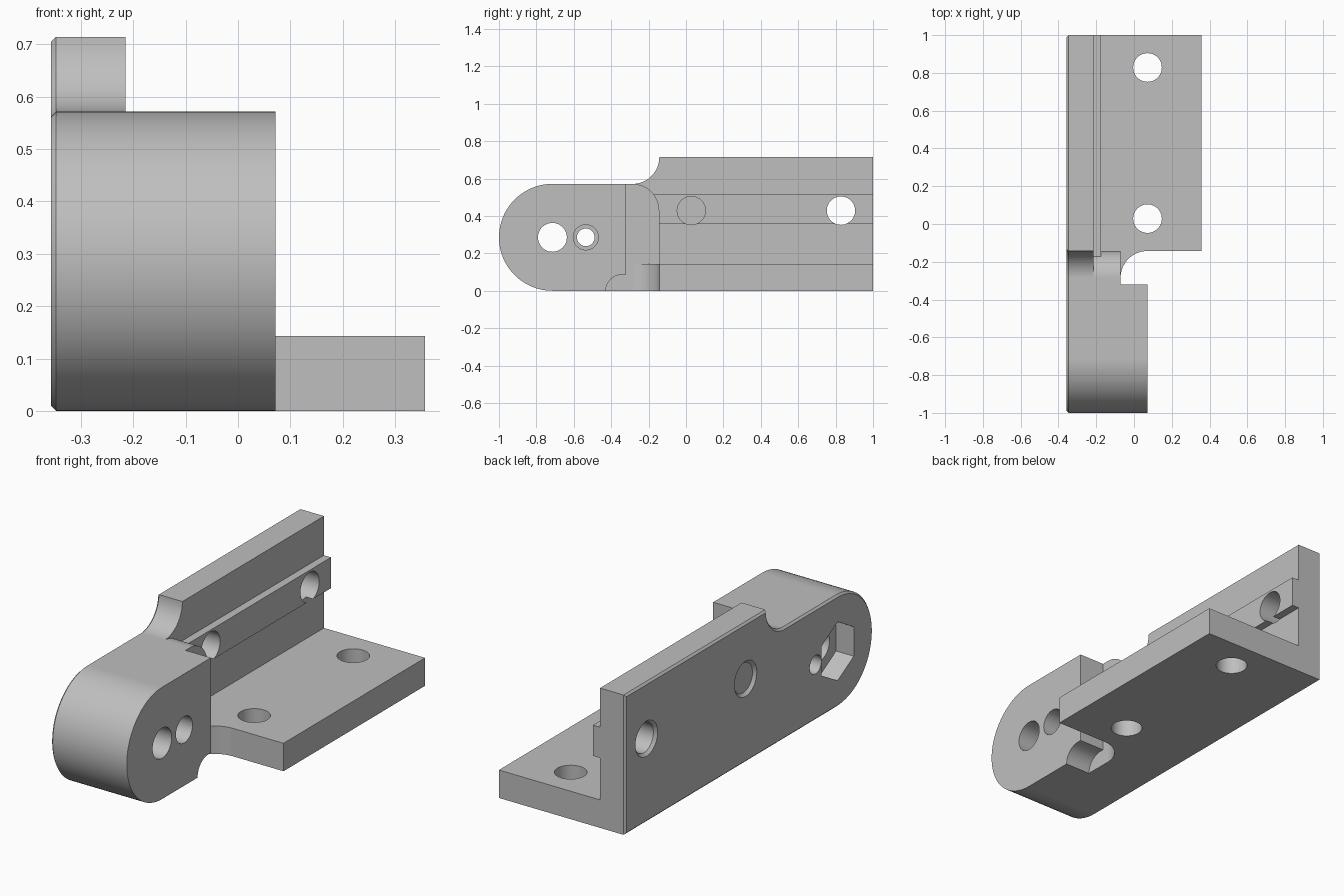
import bpy, bmesh, math
from mathutils import Vector

if "Cube" in bpy.data.objects:
    bpy.data.objects.remove(bpy.data.objects["Cube"], do_unlink=True)

U = 1 / 7  # design unit: plate thickness

grey = bpy.data.materials.new("plain_grey")
grey.use_nodes = True
colour = (0.52, 0.52, 0.52, 1)
grey.diffuse_color = colour
grey.node_tree.nodes["Principled BSDF"].inputs["Base Color"].default_value = colour


def arc(cx, cy, r, start, end, n=16):
    angles = [math.radians(start + (end - start) * i / n) for i in range(n + 1)]
    return [(cx + r * math.cos(a), cy + r * math.sin(a)) for a in angles]


def prism(name, points, lo, hi, axis="x", chamfer=0, top_scale=None):
    """Extrude a profile, (y, z) along x or (x, y) along z, in design units."""
    def place(p, h):
        return Vector((h, *p) if axis == "x" else (*p, h)) * U
    bm = bmesh.new()
    low = [bm.verts.new(place(p, lo)) for p in points]
    high = [bm.verts.new(place(p, hi)) for p in points]
    end = bm.faces.new(low)
    bm.faces.new(high)
    for i in range(len(low)):
        j = (i + 1) % len(low)
        bm.faces.new((low[i], low[j], high[j], high[i]))
    bmesh.ops.recalc_face_normals(bm, faces=bm.faces)
    if chamfer:
        bmesh.ops.bevel(bm, geom=list(end.edges), offset=chamfer * U,
                        segments=1, affect="EDGES")
    mesh = bpy.data.meshes.new(name)
    bm.to_mesh(mesh)
    bm.free()
    mesh.materials.append(grey)
    obj = bpy.data.objects.new(name, mesh)
    bpy.context.collection.objects.link(obj)
    return obj


def circle(cx, cy, r, n=48):
    return arc(cx, cy, r, 0, 360, n)[:-1]


def countersink(name, cx, cy, r, x, depth):
    """Cone that widens a hole by its depth at the outer face."""
    obj = prism(name, circle(cx, cy, r), x - depth, x + depth)
    centre = Vector((0, cx, cy)) * U
    for v in obj.data.vertices:
        factor = (r + 2 * depth) / r if v.co.x < x * U else 1
        offset = v.co - centre
        v.co = centre + Vector((offset.x, offset.y * factor, offset.z * factor))
    return obj


def combine(target, other, operation):
    mod = target.modifiers.new("combine", "BOOLEAN")
    mod.operation, mod.solver, mod.object = operation, "EXACT", other
    bpy.context.view_layer.objects.active = target
    bpy.ops.object.modifier_apply(modifier=mod.name)
    bpy.data.objects.remove(other, do_unlink=True)


round_nose = arc(-5, 2, 2, 90, 270, 40)

# Side plate: tall wall that sweeps down to the rounded nose, chamfered outside
bracket = prism("hinge_bracket",
                [(7, 0), (7, 5)] + arc(-2, 5, 1, 0, -90) + round_nose,
                -2.5, -1.5, chamfer=0.07)

# Pivot block with a relief notch under its rear edge
pivot_block = prism("pivot_block",
                    round_nose + arc(-2.4, 0, 0.6, 180, 90)
                    + [(-2.25, 0.6), (-2.25, 4)], -2, 0.5)

# Narrower neck with a rounded upper corner
neck = prism("neck", [(-4, 0), (-1, 0)] + arc(-2, 3, 1, 0, 90) + [(-4, 4)], -2, -0.5)

# Base plate with an inside fillet to the neck
base_plate = prism("base_plate",
                   [(-2, 7), (2.5, 7), (2.5, -1)] + arc(0.5, -2, 1, 90, 180)
                   + [(-2, -2)], 0, 1, axis="z")

# Raised rail along the wall
rail = prism("wall_rail", [(-1.3, 2.5), (7, 2.5), (7, 3.6), (-1.3, 3.6)], -2, -1.22)

for part in (pivot_block, neck, base_plate, rail):
    combine(bracket, part, "UNION")

# Mounting holes in wall and base
cutters = []
for y in (0.2, 5.8):
    cutters.append(prism("wall_hole", circle(y, 3, 0.53), -3, 0))
    cutters.append(countersink("wall_countersink", y, 3, 0.53, -2.5, 0.1))
    cutters.append(prism("base_hole", circle(0.5, y, 0.53), -1, 2, axis="z"))

# Pivot hole with nut pocket, and counterbored screw hole
cutters.append(prism("pivot_hole", circle(-5, 2, 0.54), -3, 1))
cutters.append(prism("nut_pocket", arc(-5, 2, 1.05, 30, 330, 5), -3, -1.8))
cutters.append(prism("screw_hole", circle(-3.75, 2, 0.33), -3, 1))
cutters.append(prism("screw_counterbore", circle(-3.75, 2, 0.47), -1.5, 1))

for cutter in cutters:
    combine(bracket, cutter, "DIFFERENCE")

# Smooth curved faces, keep edges crisp and flats flat
bpy.ops.object.select_all(action="DESELECT")
bracket.select_set(True)
bpy.context.view_layer.objects.active = bracket
bpy.ops.object.shade_smooth_by_angle(angle=math.radians(30))
weighted = bracket.modifiers.new("flat_faces", "WEIGHTED_NORMAL")
weighted.keep_sharp = True
